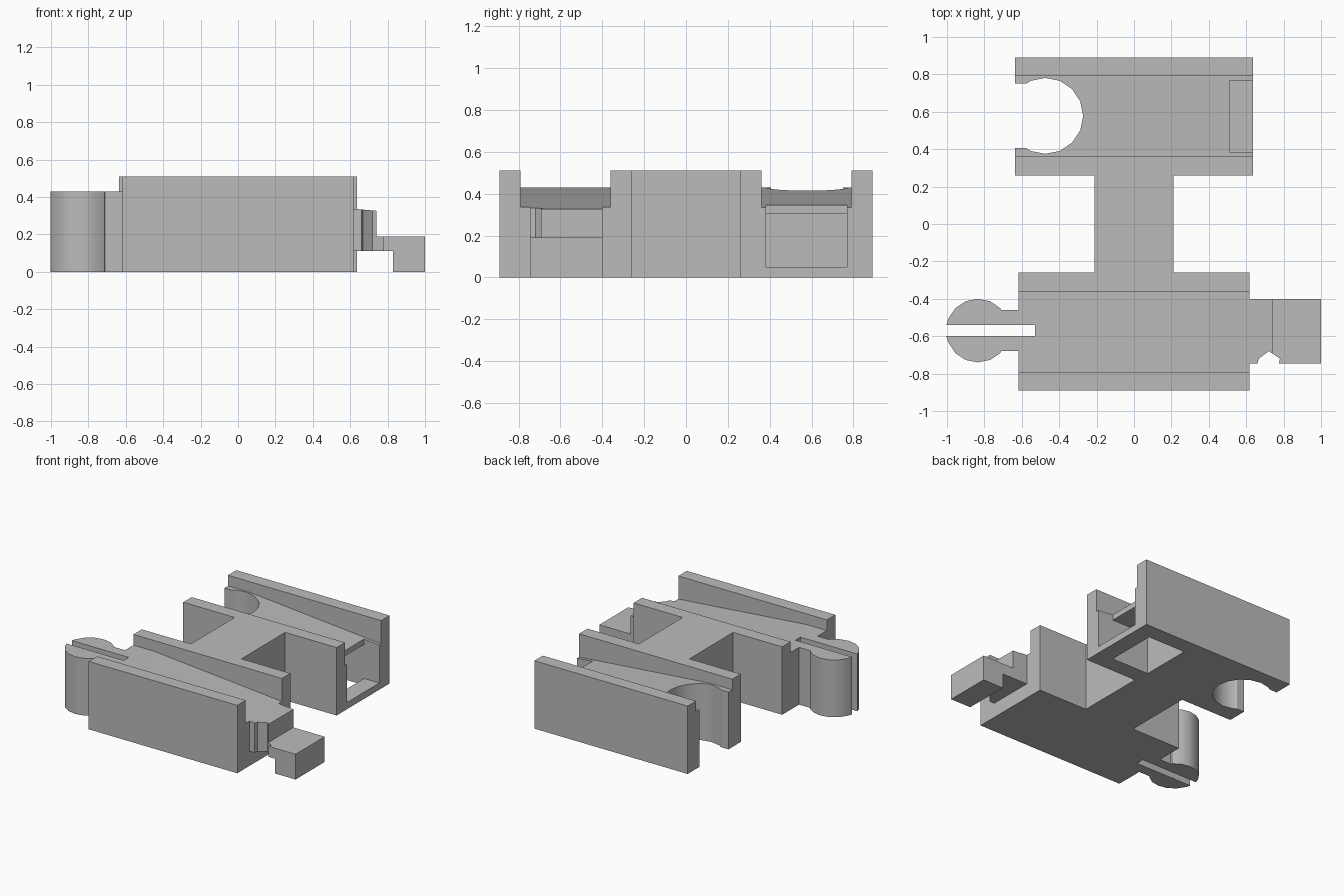
import bpy
import bmesh
from math import cos, sin, radians
from mathutils import Vector

cube = bpy.data.objects.get("Cube")
if cube:
    bpy.data.objects.remove(cube, do_unlink=True)

grey = bpy.data.materials.new("plain_grey")
grey.use_nodes = True
colour = (0.5, 0.5, 0.5, 1)
grey.diffuse_color = colour
grey.node_tree.nodes["Principled BSDF"].inputs["Base Color"].default_value = colour


def prism(name, outline, low, high, axis="z"):
    """Extrude an outline: xy outlines along z, xz outlines along y."""
    def place(p, d):
        return Vector((p[0], p[1], d)) if axis == "z" else Vector((p[0], d, p[1]))
    bm = bmesh.new()
    bottom = [bm.verts.new(place(p, low)) for p in outline]
    top = [bm.verts.new(place(p, high)) for p in outline]
    bm.faces.new(bottom)
    bm.faces.new(top)
    for i in range(len(outline)):
        j = (i + 1) % len(outline)
        bm.faces.new((bottom[i], bottom[j], top[j], top[i]))
    bmesh.ops.recalc_face_normals(bm, faces=bm.faces)
    mesh = bpy.data.meshes.new(name)
    bm.to_mesh(mesh)
    bm.free()
    mesh.materials.append(grey)
    obj = bpy.data.objects.new(name, mesh)
    bpy.context.collection.objects.link(obj)
    return obj


def select_only(obj):
    bpy.ops.object.select_all(action="DESELECT")
    obj.select_set(True)
    bpy.context.view_layer.objects.active = obj


def cut(obj, cutter):
    mod = obj.modifiers.new("cut", "BOOLEAN")
    mod.operation = "DIFFERENCE"
    mod.solver = "EXACT"
    mod.object = cutter
    select_only(obj)
    bpy.ops.object.modifier_apply(modifier=mod.name)
    bpy.data.objects.remove(cutter, do_unlink=True)


def arc(radius, start, stop):
    """Corners of a sixteen-sided circle between two step numbers."""
    step = radians(22.5)
    return [(radius * cos(i * step), radius * sin(i * step))
            for i in range(start, stop + 1)]


def shift(points, x, y):
    return [(px + x, py + y) for px, py in points]


def floor_height(x):
    return 0.43 - 0.0872 * max(0, x + 0.45)


# Two track blocks joined by a bridge
FRONT, REAR, BRIDGE, INNER, OUTER = 0.617, 0.637, 0.21, 0.26, 0.89
right_side = [(FRONT, -OUTER), (FRONT, -INNER), (BRIDGE, -INNER),
              (BRIDGE, INNER), (REAR, INNER), (REAR, OUTER)]
left_side = [(-x, y) for x, y in reversed(right_side)]
body = prism("track_body", right_side + left_side, 0, 0.51)

# Sloping channels between the rails
channel = [(-0.8, 0.43), (-0.45, 0.43), (0.8, floor_height(0.8)), (0.8, 0.7), (-0.8, 0.7)]
for low, high in ((-0.79, -0.36), (0.36, 0.79)):
    cut(body, prism("channel_cutter", channel, low, high, "y"))

# Round socket in the rear block
socket = arc(0.203, -5, 5) + [(-0.1, 0.172), (-0.4, 0.172), (-0.4, -0.172), (-0.1, -0.172)]
cut(body, prism("socket_cutter", shift(socket, -0.475, 0.578), -0.1, 0.7))

# Hook pocket, open at the end and through the bottom
pocket = [(0.2, -0.1), (0.51, -0.1), (0.51, 0.05), (0.8, 0.05),
          (0.8, 0.5), (0.51, 0.5), (0.51, 0.305), (0.2, 0.305)]
cut(body, prism("pocket_cutter", pocket, 0.383, 0.768, "y"))

# Slot running from the round plug into the front block
slot = [(-0.8, -0.6), (-0.53, -0.6), (-0.53, -0.54), (-0.8, -0.54)]
cut(body, prism("slot_cutter", slot, -0.1, 0.7))

# Split round plug
half = [(-0.168, 0.03)] + arc(0.17, 2, 7)[::-1] + [(0.124, 0.11), (0.218, 0.11), (0.218, 0.03)]
plugs = []
for side, name in ((1, "plug_half_rear"), (-1, "plug_half_front")):
    outline = shift([(x, y * side) for x, y in half], -0.835, -0.57)
    plugs.append(prism(name, outline, 0, 0.43))

# Stepped hook arm with a notch in its front side
profile = [(FRONT, 0.11), (0.83, 0.11), (0.83, 0), (1, 0), (1, 0.19), (0.74, 0.19),
           (0.74, floor_height(0.74)), (FRONT, floor_height(FRONT))]
hook = prism("hook_arm", profile, -0.745, -0.4, "y")
notch = [(0.66, -0.8), (0.66, -0.745), (0.667, -0.72), (0.72, -0.68),
         (0.78, -0.72), (0.775, -0.745), (0.775, -0.8)]
cut(hook, prism("notch_cutter", notch, -0.1, 0.7))

for part in [body, hook] + plugs:
    select_only(part)
    bpy.ops.object.shade_smooth_by_angle(angle=radians(30))
